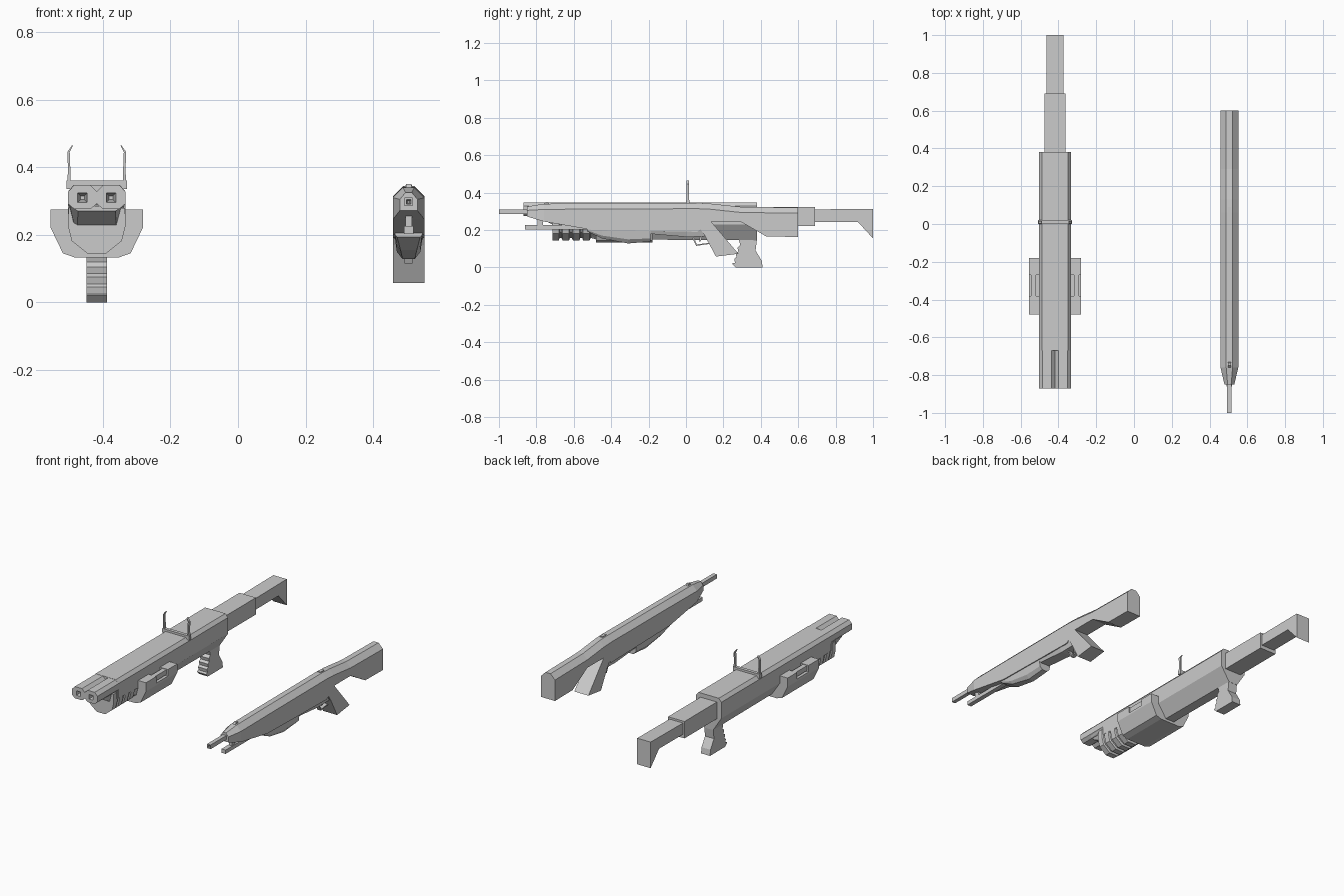
import bpy, bmesh
from math import pi
from mathutils import Matrix

AX, BX = -0.418, 0.505   # centre lines of the two props


def finish(name, bm):
    bmesh.ops.recalc_face_normals(bm, faces=bm.faces)
    me = bpy.data.meshes.new(name)
    bm.to_mesh(me)
    bm.free()
    ob = bpy.data.objects.new(name, me)
    bpy.context.collection.objects.link(ob)
    return ob


def rings(name, loops):
    """Skin equal-length point loops and cap both ends."""
    bm = bmesh.new()
    vs = [[bm.verts.new(p) for p in lp] for lp in loops]
    n = len(vs[0])
    for a, b in zip(vs, vs[1:]):
        for i in range(n):
            j = (i + 1) % n
            bm.faces.new((a[i], a[j], b[j], b[i]))
    bm.faces.new(vs[0])
    bm.faces.new(vs[-1])
    return finish(name, bm)


def side(name, cx, hw, pts):
    """Side profile (y, z) given thickness across x."""
    return rings(name, [[(cx + s * hw, y, z) for y, z in pts] for s in (-1, 1)])


def section(name, cx, stations):
    """Loft mirrored half sections: (y, [(x, z), ...])."""
    return rings(name, [[(cx + x, y, z) for x, z in half] +
                        [(cx - x, y, z) for x, z in reversed(half)]
                        for y, half in stations])


def box(name, x0, x1, y0, y1, z0, z1):
    return side(name, (x0 + x1) / 2, (x1 - x0) / 2,
                [(y0, z0), (y1, z0), (y1, z1), (y0, z1)])


def bore(ob, x, y, z, r, depth):
    """Square tapering hole in the muzzle."""
    cut = rings(ob.name + "_cutter", [
        [(x + a * k, yy, z + b * k) for a, b in ((-1, -1), (1, -1), (1, 1), (-1, 1))]
        for yy, k in ((y - 0.01, r * 1.1), (y + depth, r * 0.4))])
    cut.hide_render = True
    cut.hide_viewport = True
    m = ob.modifiers.new("bore", "BOOLEAN")
    m.operation, m.object, m.solver = "DIFFERENCE", cut, "EXACT"


# ---------- Prop A: twin barrel ----------
for s in (-1, 1):
    c = AX + s * 0.0425
    oct_ = [(0.024, 0.276), (0.0425, 0.292), (0.0425, 0.328), (0.024, 0.347)]
    bar = section("barrel", c, [(-0.87, oct_), (-0.6, oct_)])
    bore(bar, c, -0.87, 0.31, 0.014, 0.05)

# receiver with chamfered top and tapering belly
top = [(0.085, 0.328), (0.068, 0.348)]
section("receiver", AX, [
    (-0.67, [(0.03, 0.2), (0.085, 0.24)] + top),
    (-0.48, [(0.03, 0.15), (0.085, 0.23)] + top),
    (0.38, [(0.03, 0.145), (0.085, 0.23)] + top)])
section("barrel_shroud", AX, [(-0.79, [(0.055, 0.27), (0.08, 0.285)]),
                              (-0.66, [(0.06, 0.2), (0.084, 0.29)])])

# ribbed fore-end
big = [(0.028, 0.145), (0.074, 0.182), (0.085, 0.225), (0.084, 0.28)]
small = [(0.026, 0.157), (0.068, 0.188), (0.078, 0.225), (0.08, 0.28)]
ribs = []
for i in range(4):
    y = -0.715 + i * 0.055
    ribs += [(y, big), (y + 0.035, big), (y + 0.04, small), (y + 0.05, small)]
section("fore_end", AX, ribs + [(-0.47, big)])

# side pods with a notch and grab bar
pod = [(0.065, 0.133), (0.1, 0.145), (0.137, 0.222), (0.137, 0.275)]
low = [(0.065, 0.133), (0.1, 0.145), (0.137, 0.222), (0.137, 0.235)]
section("pod_front", AX, [(-0.48, pod), (-0.38, pod)])
section("pod_middle", AX, [(-0.38, low), (-0.27, low)])
section("pod_rear", AX, [(-0.27, pod), (-0.18, pod)])
for s in (-1, 1):
    c = AX + s * 0.114
    box("grab_bar", c - 0.014, c + 0.014, -0.385, -0.265, 0.242, 0.272)

# sight frame
box("sight_base", AX - 0.09, AX + 0.09, 0.0, 0.02, 0.335, 0.361)
for s in (-1, 1):
    rings("sight_post", [[(AX + s * x, y, z) for x, y in
                          ((a, 0.002), (b, 0.002), (b, 0.017), (a, 0.017))]
                         for a, b, z in ((0.078, 0.088, 0.35), (0.078, 0.085, 0.39),
                                         (0.080, 0.087, 0.445), (0.070, 0.073, 0.465))])

# stock
box("stock_sleeve", AX - 0.055, AX + 0.055, 0.37, 0.69, 0.22, 0.322)
side("stock_butt", AX, 0.045, [(0.68, 0.242), (0.92, 0.242), (1.0, 0.155),
                               (1.0, 0.313), (0.68, 0.31)])

# pistol grip with finger grooves
side("grip", AX, 0.03, [(0.28, 0.155), (0.29, 0.12), (0.275, 0.105), (0.28, 0.085),
                        (0.265, 0.075), (0.27, 0.055), (0.258, 0.045), (0.262, 0.025),
                        (0.245, 0.02), (0.265, 0.0), (0.41, 0.0), (0.405, 0.035),
                        (0.372, 0.09), (0.38, 0.155)])

# ---------- Prop B: slim rifle ----------
def hull(w, zb, zt, ch=0.03):
    return [(w, zb), (w, zt - ch), (w * 0.36, zt)]


section("rifle_body", BX, [
    (-0.85, hull(0.026, 0.272, 0.325, 0.02)), (-0.76, hull(0.047, 0.245, 0.34)),
    (-0.5, hull(0.047, 0.2, 0.342)), (0.06, hull(0.047, 0.19, 0.344)),
    (0.13, hull(0.047, 0.246, 0.341)), (0.29, hull(0.047, 0.246, 0.324)),
    (0.43, hull(0.047, 0.165, 0.322)), (0.6, hull(0.047, 0.163, 0.32))])

bar = box("rifle_barrel", BX - 0.012, BX + 0.012, -1.0, -0.84, 0.285, 0.31)
bore(bar, BX, -1.0, 0.2975, 0.007, 0.03)
box("under_tube", BX - 0.014, BX + 0.014, -0.86, -0.48, 0.203, 0.226)
box("tube_post", BX - 0.01, BX + 0.01, -0.795, -0.765, 0.22, 0.26)

# under-body fore grip and magazine housing
section("rifle_fore_grip", BX, [
    (-0.53, [(0.034, 0.193), (0.04, 0.2), (0.045, 0.23)]),
    (-0.45, [(0.024, 0.155), (0.036, 0.17), (0.046, 0.23)]),
    (-0.31, [(0.018, 0.128), (0.035, 0.15), (0.046, 0.23)]),
    (-0.19, [(0.018, 0.138), (0.035, 0.155), (0.046, 0.23)])])
section("rifle_lower", BX, [
    (-0.2, [(0.033, 0.18), (0.047, 0.205)]),
    (0.0, [(0.033, 0.163), (0.047, 0.205)]),
    (0.1, [(0.033, 0.165), (0.047, 0.21)])])

# slanted grip
side("rifle_grip", BX, 0.047, [(0.06, 0.23), (0.1, 0.17), (0.16, 0.058),
                               (0.28, 0.073), (0.13, 0.25)])

# trigger guard strips and trigger
side("trigger_guard", BX, 0.012, [(0.03, 0.165), (0.055, 0.115), (0.125, 0.125),
                                  (0.122, 0.131), (0.059, 0.123), (0.037, 0.168)])
side("trigger", BX, 0.005, [(0.075, 0.17), (0.07, 0.138), (0.078, 0.138), (0.09, 0.17)])

# sight bumps
box("rear_sight", BX - 0.01, BX + 0.01, 0.055, 0.09, 0.335, 0.348)
side("front_sight", BX, 0.008, [(-0.765, 0.335), (-0.73, 0.335), (-0.735, 0.35), (-0.75, 0.35)])
